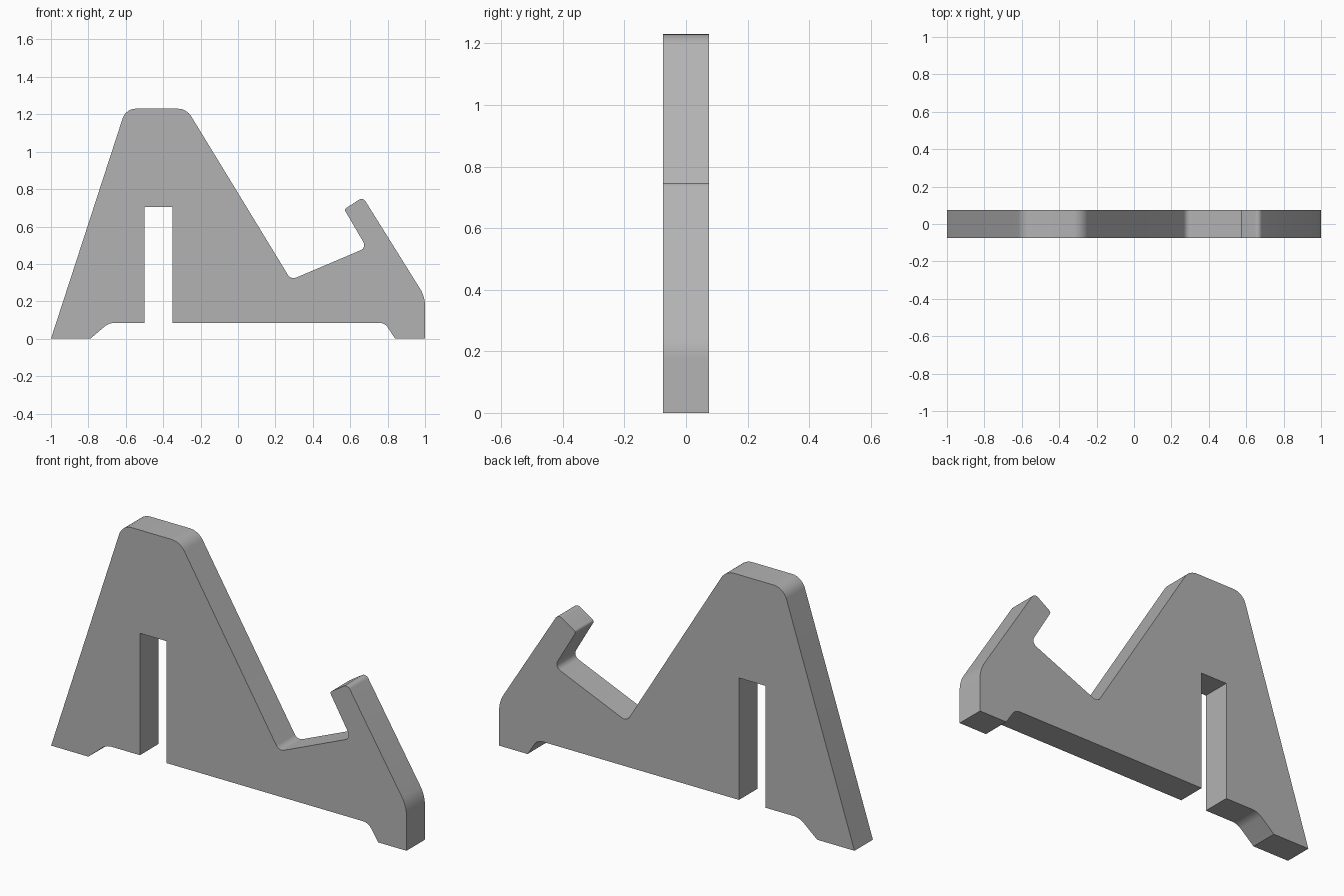
import bpy
import bmesh
import math
from mathutils import Vector

if "Cube" in bpy.data.objects:
    bpy.data.objects.remove(bpy.data.objects["Cube"], do_unlink=True)

HALF_DEPTH = 0.074
STEPS = 8

# Side profile corners: x, z, fillet radius
PROFILE = [
    (-1, 0, 0), (-0.79, 0, 0), (-0.69, 0.085, 0.085),          # rear foot
    (-0.5, 0.085, 0), (-0.5, 0.705, 0),                        # slot
    (-0.35, 0.705, 0), (-0.35, 0.085, 0),
    (0.785, 0.085, 0.055), (0.84, 0, 0), (1, 0, 0),            # front foot
    (1, 0.225, 0.17), (0.668, 0.757, 0.025),                   # lip
    (0.568, 0.692, 0.012), (0.688, 0.487, 0.03),
    (0.283, 0.315, 0.035),                                     # cradle
    (-0.275, 1.23, 0.085), (-0.6, 1.23, 0.075),                # top
]


def fillet(prev, corner, nxt, radius):
    """Points of an arc that rounds one profile corner."""
    if radius == 0:
        return [corner]
    a, b = (prev - corner).normalized(), (nxt - corner).normalized()
    half = a.angle(b) / 2
    center = corner + (a + b).normalized() * radius / math.sin(half)
    setback = radius / math.tan(half)
    start = corner + a * setback - center
    end = corner + b * setback - center
    sweep = start.angle(end)
    return [center + (start * math.sin(sweep * (1 - i / STEPS))
                      + end * math.sin(sweep * i / STEPS)) / math.sin(sweep)
            for i in range(STEPS + 1)]


# Rounded outline
corners = [Vector((x, -HALF_DEPTH, z)) for x, z, _ in PROFILE]
outline = []
for i, (_, _, radius) in enumerate(PROFILE):
    outline += fillet(corners[i - 1], corners[i],
                      corners[(i + 1) % len(corners)], radius)

# Plate extruded from the outline
bm = bmesh.new()
face = bm.faces.new([bm.verts.new(p) for p in outline])
extruded = bmesh.ops.extrude_face_region(bm, geom=[face], use_keep_orig=True)
moved = [g for g in extruded["geom"] if isinstance(g, bmesh.types.BMVert)]
bmesh.ops.translate(bm, verts=moved, vec=(0, 2 * HALF_DEPTH, 0))
bmesh.ops.recalc_face_normals(bm, faces=bm.faces)
mesh = bpy.data.meshes.new("stand_plate")
bm.to_mesh(mesh)
bm.free()
stand = bpy.data.objects.new("stand_plate", mesh)
bpy.context.collection.objects.link(stand)

# Plain grey
grey = bpy.data.materials.new("plain_grey")
grey.use_nodes = True
color = (0.45, 0.45, 0.45, 1)
grey.diffuse_color = color
grey.node_tree.nodes["Principled BSDF"].inputs["Base Color"].default_value = color
mesh.materials.append(grey)

# Smooth fillets, sharp edges elsewhere
bpy.ops.object.select_all(action="DESELECT")
stand.select_set(True)
bpy.context.view_layer.objects.active = stand
bpy.ops.object.shade_smooth_by_angle(angle=math.radians(25))
